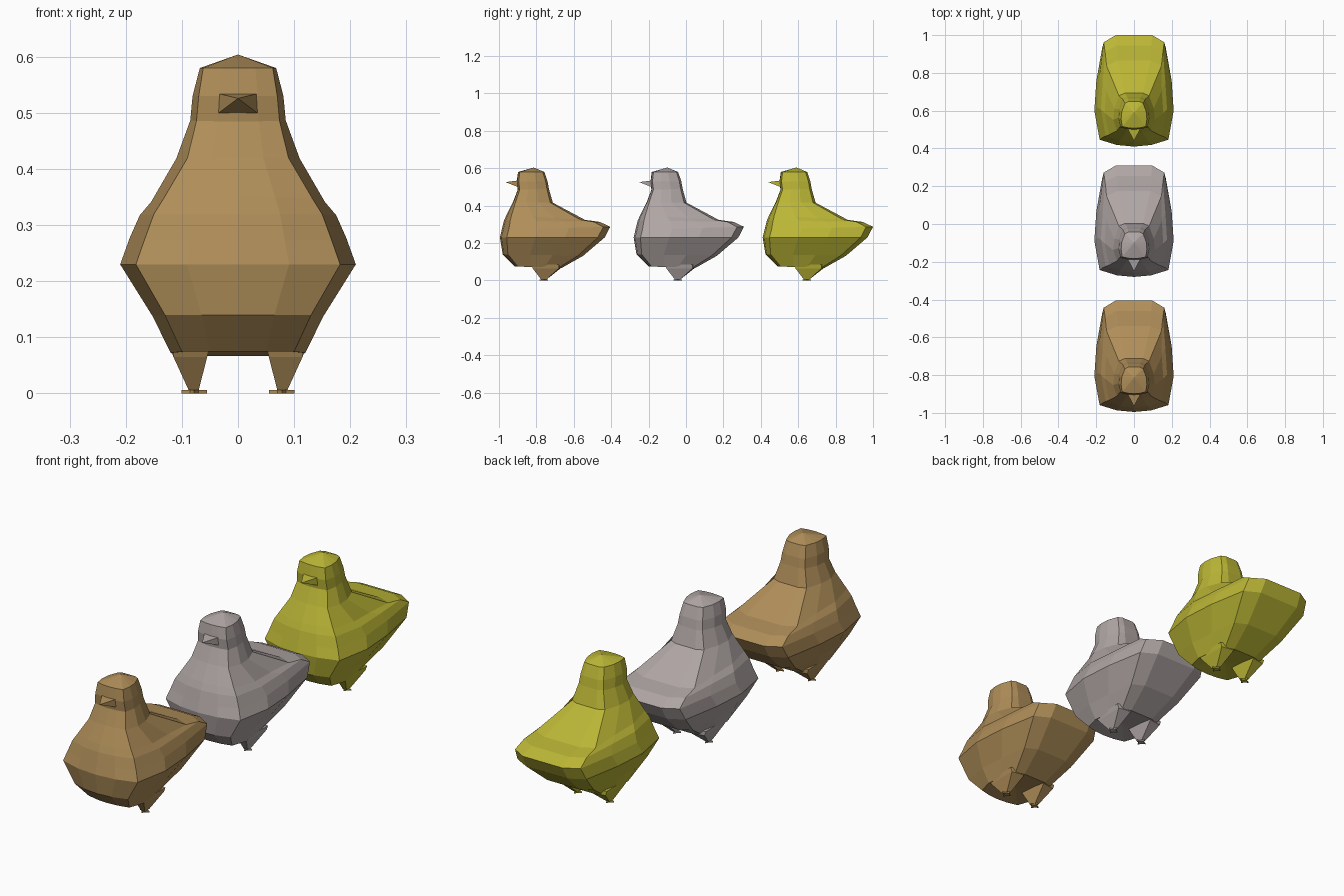
import bpy, bmesh, math

if "Cube" in bpy.data.objects:
    bpy.data.objects.remove(bpy.data.objects["Cube"])

# Horizontal body sections: front z, rear z, front y, rear y, front / side / rear half-widths
SECTIONS = [
    (.075, .067, -.915, -.665, .100, .120, .095),
    (.140, .132, -.980, -.550, .130, .152, .130),
    (.230, .230, -.995, -.435, .182, .210, .168),
    (.272, .287, -.985, -.405, .167, .193, .160),
    (.320, .313, -.973, -.460, .150, .175, .153),
    (.350, .324, -.960, -.540, .132, .155, .145),
    (.420, .416, -.925, -.712, .090, .110, .080),
    (.485, .490, -.900, -.733, .074, .085, .060),
    (.530, .530, -.905, -.740, .070, .081, .056),
    (.580, .580, -.898, -.757, .062, .068, .048),
]
CROWN = (0, -.815, .604)
CENTRE_Y = -.765


def section(zf, zr, yf, yr, wf, ws, wr):
    d = yr - yf
    half = [(0, yf), (wf * .5, yf + d * .015), (wf, yf + d * .065),
            (ws, yf + d * .34), (ws * .45 + wr * .0 + ws * .5, yf + d * .62),
            (wr, yr - d * .065), (wr * .6, yr), (0, yr)]
    loop = half + [(-x, y) for x, y in half[-2:0:-1]]
    return [(x, y, zf + (zr - zf) * (y - yf) / d) for x, y in loop]


def add_object(name, bm, mat, y):
    bmesh.ops.recalc_face_normals(bm, faces=bm.faces)
    mesh = bpy.data.meshes.new(name)
    bm.to_mesh(mesh)
    bm.free()
    mesh.materials.append(mat)
    ob = bpy.data.objects.new(name, mesh)
    ob.location.y = y - CENTRE_Y
    bpy.context.collection.objects.link(ob)


def loft(bm, loops, cap_start=True, cap_end=True):
    rings = [[bm.verts.new(p) for p in lp] for lp in loops]
    for a, b in zip(rings, rings[1:]):
        for i in range(len(a)):
            j = (i + 1) % len(a)
            bm.faces.new((a[i], a[j], b[j], b[i]))
    if cap_start:
        bm.faces.new(rings[0][::-1])
    if cap_end:
        bm.faces.new(rings[-1])
    return rings


def fan(bm, ring, tip):
    t = bm.verts.new(tip)
    for i in range(len(ring)):
        bm.faces.new((ring[i], ring[(i + 1) % len(ring)], t))


def bird(label, color, y):
    mat = bpy.data.materials.new(label + "_feathers")
    mat.diffuse_color = (*color, 1)
    mat.use_nodes = True
    mat.node_tree.nodes["Principled BSDF"].inputs["Base Color"].default_value = mat.diffuse_color

    # Body, tail and head in one faceted skin
    bm = bmesh.new()
    rings = loft(bm, [section(*s) for s in SECTIONS], False, False)
    fan(bm, rings[-1], CROWN)
    fan(bm, rings[0][::-1], (0, -.80, .085))
    add_object(label + "_body", bm, mat, y)

    # Beak: flat-topped wedge with a pointed tip
    bm = bmesh.new()
    root = [bm.verts.new(p) for p in
            [(-.037, -.895, .535), (.037, -.895, .535), (.037, -.895, .498), (-.037, -.895, .498)]]
    bm.faces.new(root)
    fan(bm, root, (0, -.965, .526))
    add_object(label + "_beak", bm, mat, y)

    for side, s in (("left", -1), ("right", 1)):
        # Tapering leg
        bm = bmesh.new()
        loft(bm, [[(s * x, yy, z) for x, yy, z in lp] for lp in (
            [(.050, -.815, .085), (.118, -.825, .085), (.122, -.68, .085), (.050, -.67, .085)],
            [(.055, -.805, .065), (.115, -.82, .065), (.115, -.68, .065), (.055, -.67, .065)],
            [(.070, -.775, .006), (.088, -.775, .006), (.088, -.745, .006), (.070, -.745, .006)])])
        add_object(f"{label}_{side}_leg", bm, mat, y)

        # Small splayed foot
        bm = bmesh.new()
        star = []
        for i in range(8):
            a = i * math.pi / 4 - math.pi / 2
            r = .023 if i % 2 == 0 else .011
            star.append((s * .078 + r * math.cos(a), -.76 + r * math.sin(a)))
        loft(bm, [[(px, py, z) for px, py in star] for z in (0, .006)])
        add_object(f"{label}_{side}_foot", bm, mat, y)


bird("tan_bird", (.43, .27, .10), -.765)
bird("grey_bird", (.43, .38, .37), -.05)
bird("yellow_bird", (.50, .47, .037), .64)
